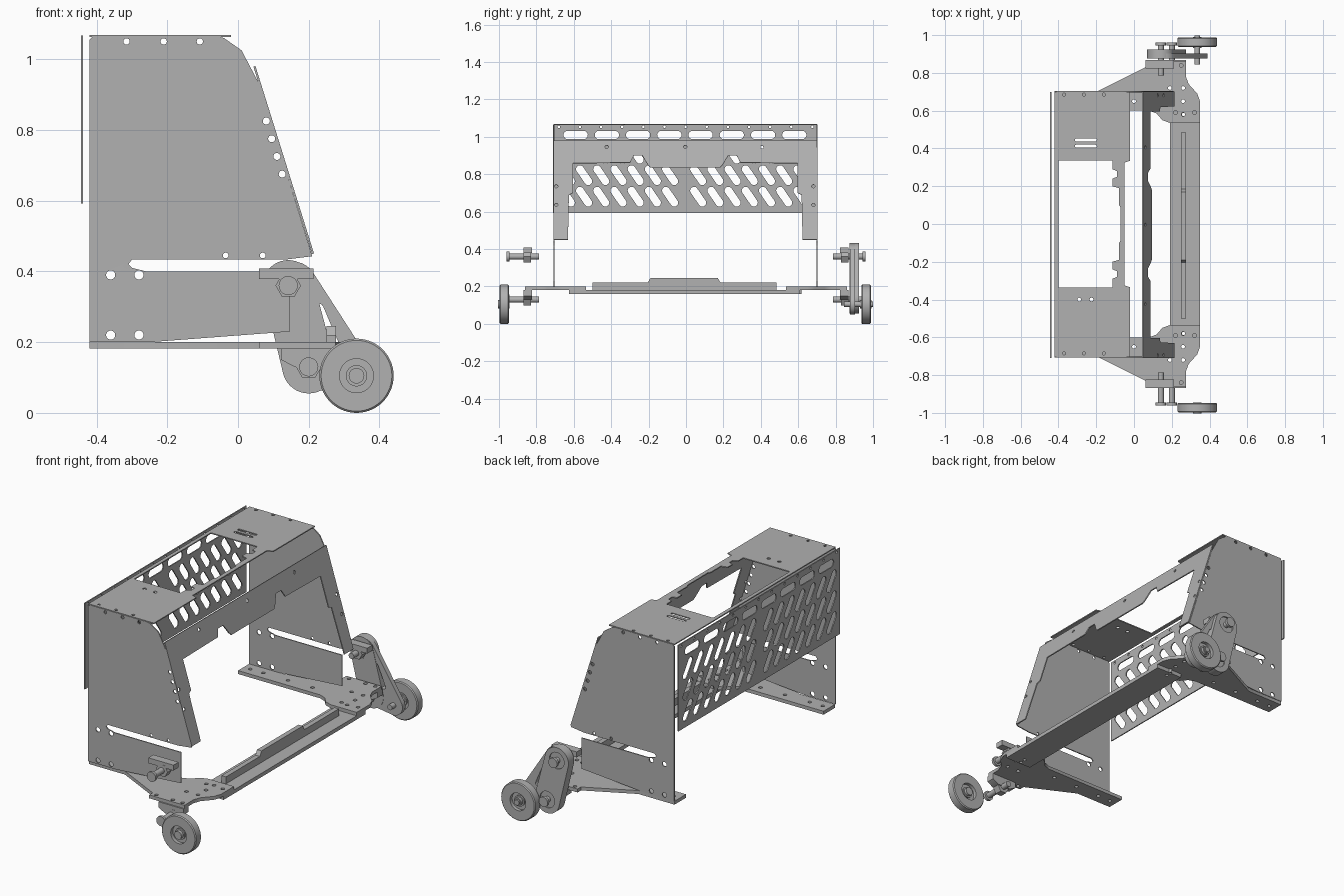
import bpy, bmesh, math
from mathutils import Matrix, Vector
from mathutils.geometry import convex_hull_2d

cube = bpy.data.objects.get("Cube")
if cube:
    bpy.data.objects.remove(cube)

steel = bpy.data.materials.new("plain grey metal")
steel.use_nodes = True
GREY = (0.44, 0.44, 0.44, 1)
steel.diffuse_color = GREY
steel.node_tree.nodes["Principled BSDF"].inputs["Base Color"].default_value = GREY
made = []


def add_object(name, mesh):
    mesh.materials.append(steel)
    obj = bpy.data.objects.new(name, mesh)
    bpy.context.collection.objects.link(obj)
    made.append(obj)
    return obj


def frame(u, v, origin):
    """Matrix taking a flat drawing to the plane spanned by u and v."""
    u, v = Vector(u), Vector(v)
    w = u.cross(v)
    return Matrix.Translation(origin) @ Matrix((u, v, w)).transposed().to_4x4()


def xz(y):
    return frame((1, 0, 0), (0, 0, 1), (0, y, 0))


def xy(z):
    return frame((1, 0, 0), (0, 1, 0), (0, 0, z))


def yz(x):
    return frame((0, 1, 0), (0, 0, 1), (x, 0, 0))


def circle(x, y, r=0.011, n=14):
    return [(x + r * math.cos(a * math.tau / n), y + r * math.sin(a * math.tau / n)) for a in range(n)]


def hull(*loops):
    pts = [p for loop in loops for p in loop]
    return [pts[i] for i in convex_hull_2d(pts)]


def slot(x, y, dx, dy, r):
    return hull(circle(x - dx, y - dy, r, 16), circle(x + dx, y + dy, r, 16))


def rect(x0, x1, y0, y1):
    return [(x0, y0), (x1, y0), (x1, y1), (x0, y1)]


def plate(name, outline, matrix, thick, holes=()):
    """Sheet cut to an outline with holes, centred on its plane."""
    curve = bpy.data.curves.new(name, "CURVE")
    curve.dimensions, curve.fill_mode, curve.extrude = "2D", "BOTH", thick / 2
    for loop in [outline, *holes]:
        spline = curve.splines.new("POLY")
        spline.points.add(len(loop) - 1)
        for point, (x, y) in zip(spline.points, loop):
            point.co = (x, y, 0, 1)
        spline.use_cyclic_u = True
    temp = bpy.data.objects.new(name, curve)
    bpy.context.collection.objects.link(temp)
    graph = bpy.context.evaluated_depsgraph_get()
    mesh = bpy.data.meshes.new_from_object(temp.evaluated_get(graph))
    bpy.data.objects.remove(temp)
    bm = bmesh.new()
    bm.from_mesh(mesh)
    bmesh.ops.remove_doubles(bm, verts=bm.verts, dist=1e-5)
    bmesh.ops.recalc_face_normals(bm, faces=bm.faces)
    bm.to_mesh(mesh)
    bm.free()
    mesh.materials.clear()
    mesh.transform(matrix)
    return add_object(name, mesh)


def lathe(name, x, z, profile, steps=40):
    """Turn a (radius, y) profile about an axis running along y."""
    bm = bmesh.new()
    verts = [bm.verts.new((x + r, y, z)) for r, y in profile]
    edges = [bm.edges.new(pair) for pair in zip(verts, verts[1:])]
    bmesh.ops.spin(bm, geom=verts + edges, cent=(x, 0, z), axis=(0, 1, 0), angle=math.tau, steps=steps)
    bmesh.ops.remove_doubles(bm, verts=bm.verts, dist=1e-5)
    bmesh.ops.recalc_face_normals(bm, faces=bm.faces)
    mesh = bpy.data.meshes.new(name)
    bm.to_mesh(mesh)
    bm.free()
    return add_object(name, mesh)


def rod(name, x, z, r, y0, y1, steps=20):
    return lathe(name, x, z, [(0, y0), (r, y0), (r, y1), (0, y1)], steps)


# Upright side plates with the long open slot
side_outline = [(-0.42, 0.2), (-0.25, 0.2), (0.147, 0.23), (0.147, 0.4), (-0.26, 0.4), (-0.3, 0.41),
                (-0.31, 0.42), (-0.3, 0.433), (0.13, 0.433), (0.21, 0.443), (0.06, 0.93),
                (0.01, 1.025), (-0.04, 1.06), (-0.06, 1.065), (-0.41, 1.065), (-0.42, 1.055)]
side_holes = [circle(x, 1.05, 0.009) for x in (-0.315, -0.21, -0.108)]
side_holes += [circle(0.08 + 0.015 * i, 0.825 - 0.05 * i, 0.01) for i in range(4)]
side_holes += [circle(x, z, 0.013) for x in (-0.36, -0.28) for z in (0.22, 0.39)]
side_holes += [circle(x, 0.445, 0.008) for x in (-0.035, 0.07)]
for side, y in (("left", 0.7), ("right", -0.705)):
    plate(side + "_side_plate", side_outline, xz(y), 0.006, side_holes)

# Top panel with a stepped window
half = [(-0.115, 0.335), (-0.115, 0.29), (-0.09, 0.28), (-0.09, 0.25), (-0.115, 0.24),
        (-0.115, 0.2), (-0.08, 0.19), (-0.08, 0.1), (-0.072, 0.09)]
window = [(-0.4, 0.335)] + half + [(x, -y) for x, y in reversed(half)] + [(-0.4, -0.335)]
top_outline = [(-0.42, -0.705), (-0.02, -0.705), (-0.02, -0.335), (-0.05, -0.325),
               (-0.05, 0.325), (-0.02, 0.335), (-0.02, 0.7), (-0.42, 0.7)]
top_holes = [window] + [slot(-0.255, y, 0.05, 0, 0.008) for y in (0.412, 0.445)]
top_holes += [circle(x, y, 0.008) for x in (-0.37, -0.265, -0.16) for y in (-0.685, 0.685)]
top_holes += [circle(x, -0.4, 0.01) for x in (-0.29, -0.225)]
plate("top_panel", top_outline, xy(1.065), 0.006, top_holes)

# Rear grille panel
grille_holes = [slot(-0.59 + 0.167 * i, 1.01, 0.043, 0, 0.022) for i in range(8)]
for row in range(3):
    z = 0.68 + 0.115 * row
    for col in range(7):
        for y in (-0.085 - 0.092 * col, 0.065 + 0.092 * col):
            grille_holes.append(slot(y, z, -0.022, 0.032, 0.021))
grille_holes += [circle(-0.68 + 0.113 * i, 1.053, 0.007) for i in range(13)]
plate("rear_grille", rect(-0.71, 0.7, 0.592, 1.067), yz(-0.441), 0.006, grille_holes)

# Sloping arch panel with two legs
slope = Vector((-0.3125, 0, 1))
half = [(0.705, 0.98), (0.705, 0.45), (0.627, 0.45), (0.622, 0.69), (0.6, 0.7), (0.6, 0.858),
        (0.295, 0.862), (0.275, 0.9), (0.23, 0.9), (0.2, 0.85), (0.185, 0.836)]
arch = half + [(-y, z) for y, z in reversed(half)]
flat = [(y, (z - 0.45) * slope.length) for y, z in arch]
arch_holes = [circle(y, (z - 0.45) * slope.length, 0.009)
              for y, z in ((-0.42, 0.945), (0, 0.945), (0.41, 0.945), (-0.69, 0.735),
                           (-0.69, 0.635), (0.685, 0.735), (0.685, 0.635))]
plate("arch_panel", flat, frame((0, 1, 0), slope.normalized(), (0.212, -0.004, 0.45)), 0.006, arch_holes)

# Foot plates, one drawn and one mirrored
foot = [(-0.42, 0.6), (0.08, 0.6), (0.12, 0.585), (0.15, 0.55), (0.19, 0.535), (0.35, 0.535),
        (0.35, 0.65), (0.335, 0.69), (0.29, 0.74), (0.275, 0.78), (0.275, 0.86),
        (0.06, 0.86), (0.06, 0.83), (-0.2, 0.7), (-0.42, 0.7)]
foot_holes = [(-0.38, 0.65), (-0.3, 0.65), (-0.15, 0.65), (0, 0.65), (0.09, 0.84), (0.19, 0.84), (0.25, 0.84),
              (0.19, 0.72), (0.26, 0.72), (0.26, 0.65), (0.26, 0.58), (0.22, 0.59), (0.32, 0.59)]
for side, s in (("left", 1), ("right", -1)):
    plate(side + "_foot_plate", [(x, s * y) for x, y in foot], xy(0.191), 0.019,
          [circle(x, s * y, 0.01) for x, y in foot_holes])

# Front cross bar and its stepped rib
bar_holes = [circle(0.262, s * y, 0.009) for s in (-1, 1) for y in (0.58, 0.61)]
plate("cross_bar", rect(0.19, 0.35, -0.625, 0.61), xy(0.171), 0.021, bar_holes)
rib = [(-0.5, 0.18), (0.485, 0.18), (0.485, 0.22), (0.185, 0.22), (0.17, 0.245),
       (-0.19, 0.245), (-0.205, 0.22), (-0.5, 0.22)]
plate("cross_bar_rib", rib, yz(0.263), 0.027)

# Outer clamp blocks, pivot pins, washers and wheels on both sides
wheel = [(0.0, 0.014), (0.03, 0.014), (0.03, 0.006), (0.048, 0.006), (0.048, 0.025), (0.1, 0.025),
         (0.105, 0.02), (0.105, -0.02), (0.1, -0.025), (0.048, -0.025), (0.048, -0.006),
         (0.03, -0.006), (0.03, -0.014), (0.0, -0.014)]
for side, s in (("left", 1), ("right", -1)):
    y = 0.845 * s
    plate(side + "_upper_clamp", rect(0.06, 0.213, 0.378, 0.408), xz(y), 0.045)
    lower = [(0.122, 0.182), (0.122, 0.15), (0.16, 0.13), (0.24, 0.13), (0.275, 0.15), (0.275, 0.182)]
    plate(side + "_lower_clamp", lower, xz(y), 0.045)
    for level, x, z in (("upper", 0.142, 0.36), ("lower", 0.2, 0.13)):
        label = side + "_" + level
        rod(label + "_pivot_pin", x, z, 0.016, 0.785 * s, 0.96 * s)
        rod(label + "_pivot_nut", x, z, 0.036, 0.828 * s, 0.868 * s, 6)
        rod(label + "_pin_head", x, z, 0.027, 0.945 * s, 0.96 * s)
    centre = 0.963 * s if s > 0 else -0.972
    lathe(side + "_wheel", 0.335, 0.105, [(r, centre + y) for r, y in wheel], 56)
    rod(side + "_wheel_hub", 0.335, 0.105, 0.022, centre - 0.032, centre + 0.028)

# Left swing linkage: rounded link and open triangular wheel arm
link = hull(circle(0.142, 0.36, 0.072, 40), circle(0.2, 0.13, 0.075, 40))
plate("swing_link", link, xz(0.9), 0.05, [circle(0.142, 0.36, 0.045, 24), circle(0.2, 0.13, 0.045, 24)])
for level, x, z in (("upper", 0.142, 0.36), ("lower", 0.2, 0.13)):
    rod(level + "_bearing", x, z, 0.045, 0.882, 0.918, 28)
arm = hull(circle(0.155, 0.36, 0.068, 32), circle(0.2, 0.13, 0.06, 32), circle(0.335, 0.105, 0.055, 32))
opening = hull(circle(0.228, 0.295, 0.014), circle(0.218, 0.225, 0.014), circle(0.275, 0.19, 0.012))
plate("wheel_arm", arm, xz(0.89), 0.026, [opening])
rod("wheel_arm_axle", 0.335, 0.105, 0.015, 0.845, 0.999)

# Smooth round surfaces, keep machined edges crisp
bpy.ops.object.select_all(action="DESELECT")
for obj in made:
    obj.select_set(True)
bpy.context.view_layer.objects.active = made[0]
bpy.ops.object.shade_smooth_by_angle(angle=math.radians(30))
